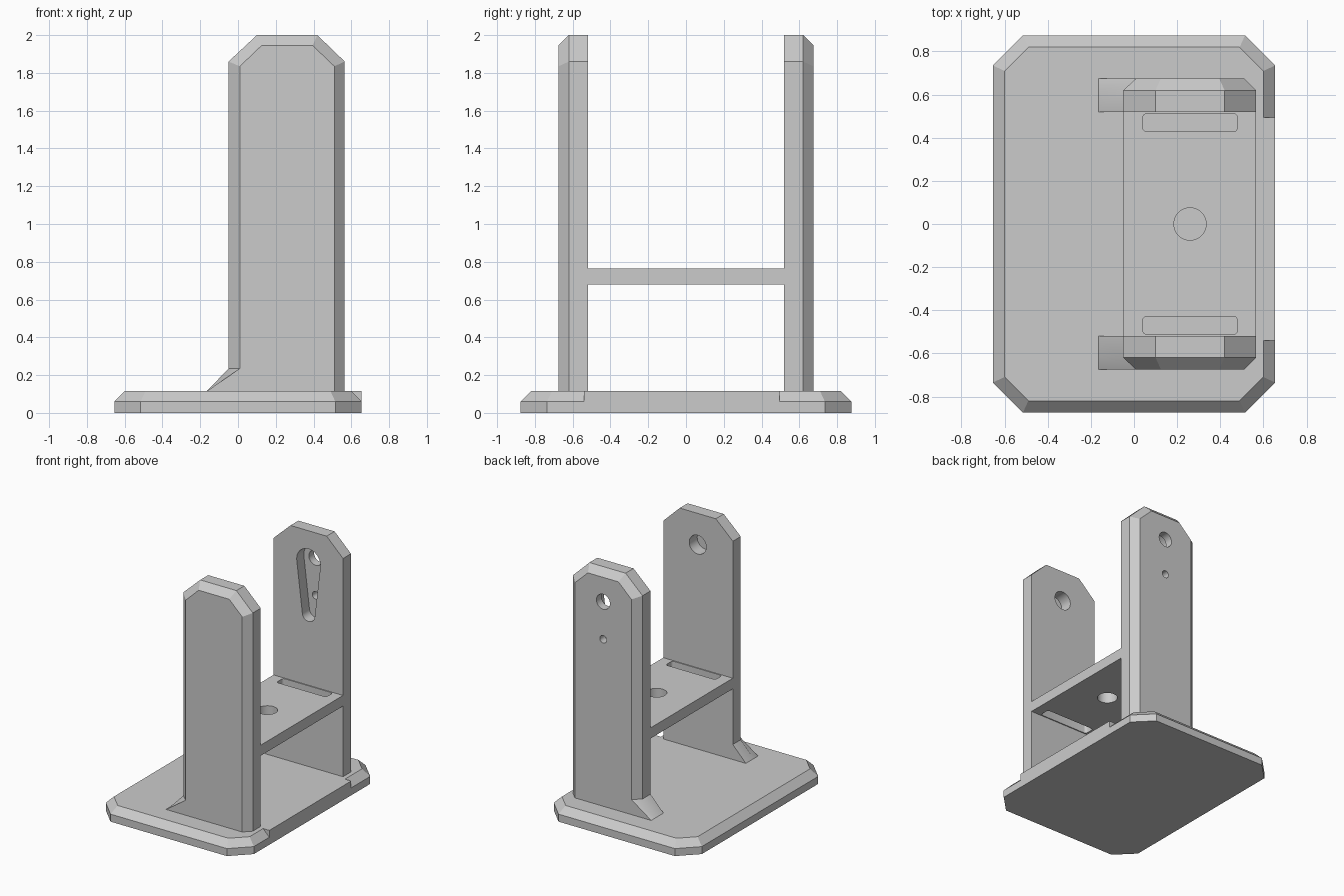
import bpy, bmesh, math

cube = bpy.data.objects.get("Cube")
if cube:
    bpy.data.objects.remove(cube, do_unlink=True)

grey = bpy.data.materials.new("plain grey")
grey.use_nodes = True
grey.diffuse_color = (0.6, 0.6, 0.6, 1)
grey.node_tree.nodes["Principled BSDF"].inputs["Base Color"].default_value = grey.diffuse_color


def loft(name, loops):
    """Closed solid through matching loops of points."""
    bm = bmesh.new()
    rings = [[bm.verts.new(p) for p in loop] for loop in loops]
    for a, b in zip(rings, rings[1:]):
        for i in range(len(a)):
            j = (i + 1) % len(a)
            bm.faces.new((a[i], a[j], b[j], b[i]))
    bm.faces.new(rings[0])
    bm.faces.new(rings[-1])
    bmesh.ops.recalc_face_normals(bm, faces=bm.faces)
    mesh = bpy.data.meshes.new(name)
    bm.to_mesh(mesh)
    bm.free()
    mesh.materials.append(grey)
    obj = bpy.data.objects.new(name, mesh)
    bpy.context.collection.objects.link(obj)
    return obj


def box(name, x0, x1, y0, y1, z0, z1):
    rect = [(x0, y0), (x1, y0), (x1, y1), (x0, y1)]
    return loft(name, [[(x, y, z) for x, y in rect] for z in (z0, z1)])


def combine(obj, other, operation):
    """Apply a boolean and remove the helper."""
    mod = obj.modifiers.new("shape", "BOOLEAN")
    mod.operation, mod.solver, mod.object = operation, "EXACT", other
    bpy.context.view_layer.objects.active = obj
    bpy.ops.object.modifier_apply(modifier=mod.name)
    bpy.data.objects.remove(other, do_unlink=True)


def teardrop(x, z_top, r_top, z_low, r_low, y0, y1):
    """Cutter along y around two circles, one above the other."""
    n = 24
    tilt = math.asin((r_top - r_low) / (z_top - z_low)) if z_top > z_low else 0
    pts = []
    for z, r, start, span in ((z_top, r_top, -tilt, math.pi + 2 * tilt),
                              (z_low, r_low, math.pi + tilt, math.pi - 2 * tilt)):
        for i in range(n):
            a = start + span * (i + 0.5 * (z_top == z_low)) / (n - 1 + (z_top == z_low))
            pts.append((x + r * math.cos(a), z + r * math.sin(a)))
    return loft("cutter", [[(px, y, pz) for px, pz in pts] for y in (y0, y1)])


def hole(x, z, r, y0, y1):
    return teardrop(x, z, r, z, r, y0, y1)


def octagon(hx, hy, cx, cy, z):
    return [(hx, -cy, z), (hx, cy, z), (cx, hy, z), (-cx, hy, z),
            (-hx, cy, z), (-hx, -cy, z), (-cx, -hy, z), (cx, -hy, z)]


BASE_TOP, MID = 0.115, 0.26

# Base plate with chamfered rim, left square between the legs on one side
base = loft("base_plate", [octagon(0.655, 0.875, 0.515, 0.735, 0),
                           octagon(0.655, 0.875, 0.515, 0.735, 0.06),
                           octagon(0.6, 0.82, 0.49, 0.71, BASE_TOP)])
combine(base, box("rim_fill", 0.4, 0.655, -0.54, 0.495, 0, BASE_TOP), "UNION")

# Legs: flat inside, chamfered outside, with a small gusset at the foot
inner = [(-0.165, BASE_TOP), (-0.05, 0.235), (-0.05, 1.86), (0.1, 2),
         (0.42, 2), (0.565, 1.86), (0.565, BASE_TOP)]
outer = [(-0.165, BASE_TOP), (0.01, 0.235), (0.01, 1.835), (0.125, 1.945),
         (0.395, 1.945), (0.51, 1.835), (0.51, BASE_TOP)]


def leg(name, side):
    return loft(name, [[(x, side * y, z) for x, z in profile]
                       for profile, y in ((inner, 0.52), (inner, 0.62), (outer, 0.675))])


front_leg = leg("front_leg", -1)
back_leg = leg("back_leg", 1)

# Blind pivot hole in the front leg
combine(front_leg, hole(MID, 1.75, 0.075, -0.62, -0.45), "DIFFERENCE")

# Teardrop recess and two through holes in the back leg
combine(back_leg, teardrop(MID, 1.75, 0.105, 1.33, 0.055, 0.45, 0.61), "DIFFERENCE")
for z, r in ((1.75, 0.06), (1.45, 0.03)):
    combine(back_leg, hole(MID, z, r, 0.55, 0.75), "DIFFERENCE")

# Cross shelf with a round hole and two rounded slots
shelf = box("cross_shelf", -0.05, 0.565, -0.52, 0.52, 0.68, 0.765)
ring = [(MID + 0.075 * math.cos(math.tau * i / 40), 0.075 * math.sin(math.tau * i / 40))
        for i in range(40)]
combine(shelf, loft("cutter", [[(x, y, z) for x, y in ring] for z in (0.6, 0.85)]), "DIFFERENCE")
for side in (-1, 1):
    slot = []
    for k, (sx, sy) in enumerate(((1, 1), (-1, 1), (-1, -1), (1, -1))):
        for i in range(5):
            a = math.pi / 2 * (k + i / 4)
            slot.append((MID + sx * 0.2 + 0.02 * math.cos(a),
                         side * 0.47 + sy * 0.022 + 0.02 * math.sin(a)))
    combine(shelf, loft("cutter", [[(x, y, z) for x, y in slot] for z in (0.6, 0.85)]), "DIFFERENCE")

# Smooth hole walls, keep every other edge crisp
for obj in (base, front_leg, back_leg, shelf):
    bpy.ops.object.select_all(action="DESELECT")
    obj.select_set(True)
    bpy.context.view_layer.objects.active = obj
    bpy.ops.object.shade_smooth_by_angle(angle=math.radians(25))
